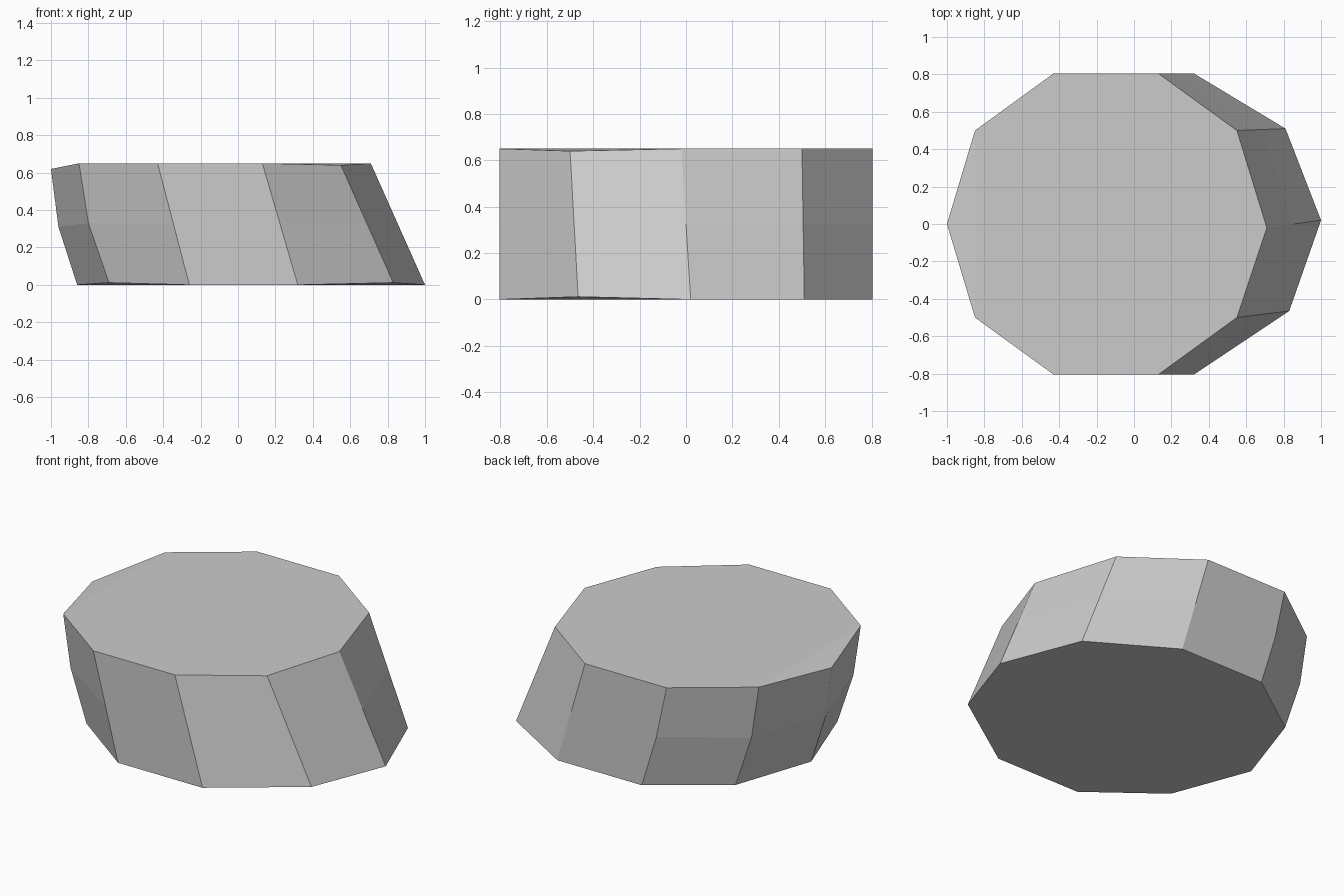
import bpy
import bmesh
from mathutils import Vector

default_cube = bpy.data.objects.get("Cube")
if default_cube:
    bpy.data.objects.remove(default_cube, do_unlink=True)

# Plain grey material
grey = bpy.data.materials.new("plain grey")
grey.use_nodes = True
colour = (0.6, 0.6, 0.6, 1)
grey.diffuse_color = colour
grey.node_tree.nodes["Principled BSDF"].inputs["Base Color"].default_value = colour


def ten_sided_ring(half, z):
    """Mirror a half outline (left tip to right tip) into a closed ring."""
    back = [Vector((x, y, z)) for x, y in half]
    front = [Vector((v.x, -v.y, z)) for v in reversed(back[1:-1])]
    return back + front


# Upper and lower outlines of the leaning block
top = ten_sided_ring([(-1, 0), (-.85, .5), (-.43, .805), (.13, .805), (.55, .5), (.71, -.02)], .65)
bottom = ten_sided_ring([(-.86, 0), (-.69, .5), (-.26, .805), (.32, .805), (.81, .51), (1, .02)], 0)

# Worn corners: dipped tip and slightly lifted front corners
top[0].z = .62
top[6].z = .64
bottom[6] = Vector((.83, -.465, .012))
bottom[9].z = .012

# Middle ring, bulging outward on the overhanging side
middle = [(a + b) / 2 for a, b in zip(top, bottom)]
for index, bulge in {0: .03, 1: .03, 9: .03, 2: .015}.items():
    middle[index].x -= bulge

# Skin the three rings and close the caps
bm = bmesh.new()
rings = [[bm.verts.new(p) for p in ring] for ring in (bottom, middle, top)]
for low, high in zip(rings, rings[1:]):
    for i in range(len(low)):
        j = (i + 1) % len(low)
        bm.faces.new((low[i], low[j], high[j], high[i]))
bm.faces.new(rings[0])
upper = rings[2]
bm.faces.new(upper[1:])
bm.faces.new((upper[0], upper[1], upper[-1]))
bmesh.ops.recalc_face_normals(bm, faces=bm.faces)

mesh = bpy.data.meshes.new("leaning_block")
bm.to_mesh(mesh)
bm.free()
mesh.materials.append(grey)
block = bpy.data.objects.new("leaning_block", mesh)
bpy.context.collection.objects.link(block)
